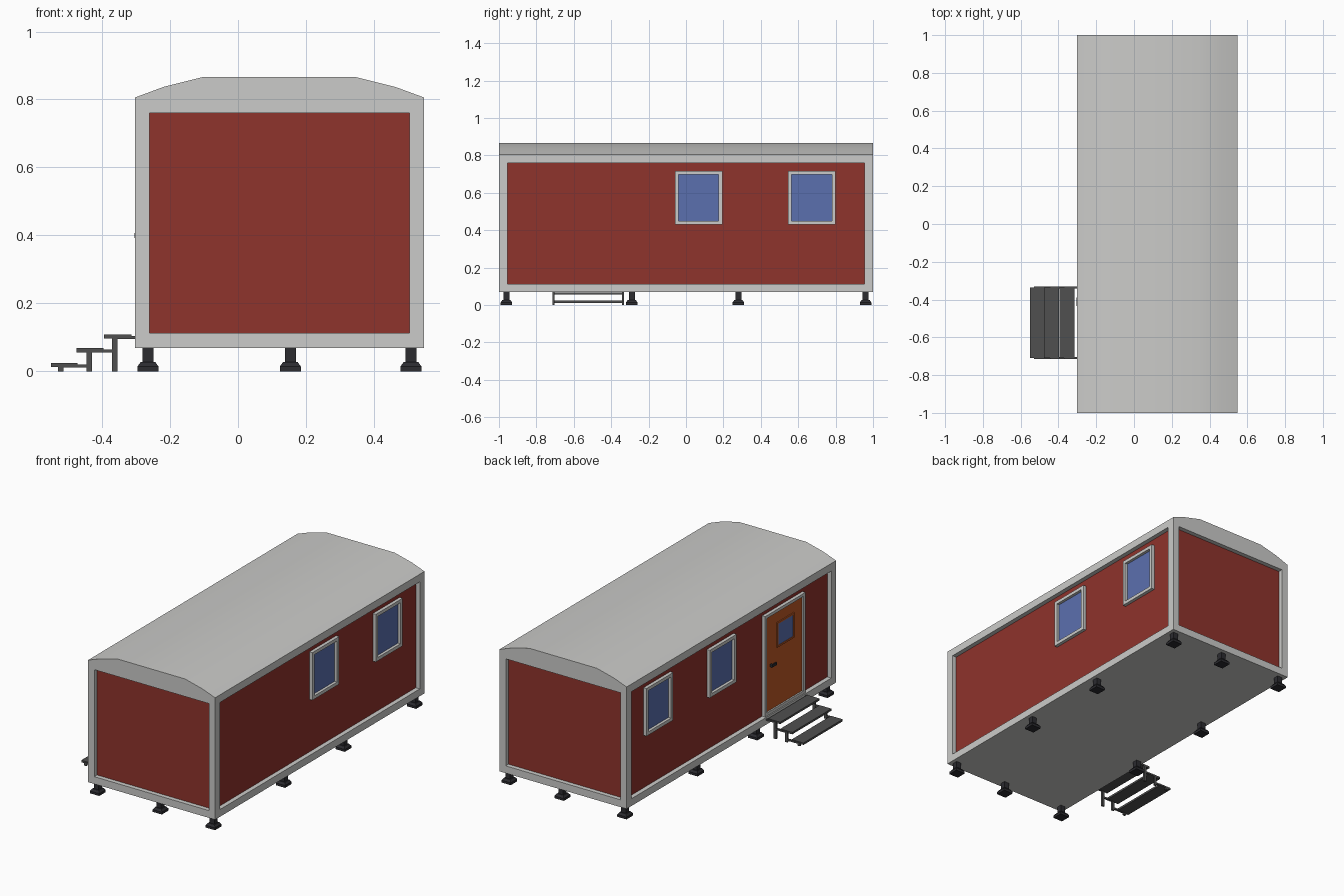
import bpy, bmesh
from mathutils import Vector

if "Cube" in bpy.data.objects:
    bpy.data.objects.remove(bpy.data.objects["Cube"])


def material(name, rgb):
    m = bpy.data.materials.new(name)
    m.diffuse_color = (*rgb, 1)
    m.use_nodes = True
    m.node_tree.nodes["Principled BSDF"].inputs["Base Color"].default_value = m.diffuse_color
    return m


GREY = material("light grey frame", (0.60, 0.60, 0.585))
RED = material("red panel", (0.275, 0.033, 0.025))
BLUE = material("blue glass", (0.105, 0.16, 0.43))
ORANGE = material("orange door", (0.52, 0.10, 0.018))
STEEL = material("dark grey steps", (0.08, 0.08, 0.08))
BLACK = material("black feet", (0.025, 0.025, 0.03))

CX, HX = 0.122, 0.425          # body centre and half width in x
DEPTH = 0.03                   # wall recess depth
Z0, Z1 = 0.113, 0.76           # wall panel bottom and top


def finish(name, bm, mat):
    bmesh.ops.recalc_face_normals(bm, faces=bm.faces)
    me = bpy.data.meshes.new(name)
    bm.to_mesh(me)
    bm.free()
    me.materials.append(mat)
    ob = bpy.data.objects.new(name, me)
    bpy.context.collection.objects.link(ob)
    return ob


def add_box(bm, lo, hi):
    lo, hi = Vector(lo), Vector(hi)
    vs = bmesh.ops.create_cube(bm, size=1)["verts"]
    for v in vs:
        v.co = Vector((lo[i] + (v.co[i] + 0.5) * (hi[i] - lo[i]) for i in range(3)))


def boxes(name, mat, *pairs):
    bm = bmesh.new()
    for lo, hi in pairs:
        add_box(bm, lo, hi)
    return finish(name, bm, mat)


# Shell: roof profile extruded along y
half = [(HX, 0.069), (HX, 0.806), (0.341, 0.837), (0.225, 0.866)]
profile = [(CX + x, z) for x, z in half] + [(CX - x, z) for x, z in reversed(half)]
bm = bmesh.new()
face = bm.faces.new([bm.verts.new((x, -1, z)) for x, z in profile])
ext = bmesh.ops.extrude_face_region(bm, geom=[face])["geom"]
bmesh.ops.translate(bm, vec=(0, 2, 0), verts=[g for g in ext if isinstance(g, bmesh.types.BMVert)])
shell = finish("shell", bm, GREY)

# Wall recesses cut into the four sides
xl, xr = CX - 0.383, CX + 0.383
xo, xi = HX + 0.1, HX - DEPTH
cutter = boxes("recess_cutter", GREY,
               ((xl, -1.1, Z0), (xr, -1 + DEPTH, Z1)),
               ((xl, 1 - DEPTH, Z0), (xr, 1.1, Z1)),
               ((CX - xo, -0.955, Z0), (CX - xi, 0.955, Z1)),
               ((CX + xi, -0.955, Z0), (CX + xo, 0.955, Z1)))
cutter.hide_render = True
mod = shell.modifiers.new("recesses", 'BOOLEAN')
mod.operation, mod.object, mod.solver = 'DIFFERENCE', cutter, 'EXACT'
bpy.context.view_layer.objects.active = shell
shell.select_set(True)
bpy.ops.object.modifier_apply(modifier=mod.name)
bpy.data.objects.remove(cutter)
bpy.ops.object.shade_smooth_by_angle(angle=0.52)
shell.select_set(False)

# Red wall panels lying in the recesses
P = 0.003
for s, n in ((-1, "front"), (1, "back")):
    y = sorted((s * (1 - DEPTH), s * (1 - DEPTH + P)))
    boxes(n + "_panel", RED, ((xl, y[0], Z0), (xr, y[1], Z1)))


def side_box(s, d0, d1, y0, y1, z0, z1):
    """Box on a side wall; d is the distance out from the recess floor."""
    a, b = sorted((CX + s * (xi + d0), CX + s * (xi + d1)))
    return (a, y0, z0), (b, y1, z1)


def side_frame(name, mat, s, d, y0, y1, z0, z1, w):
    boxes(name, mat,
          side_box(s, 0, d, y0, y0 + w, z0, z1),
          side_box(s, 0, d, y1 - w, y1, z0, z1),
          side_box(s, 0, d, y0 + w, y1 - w, z0, z0 + w),
          side_box(s, 0, d, y0 + w, y1 - w, z1 - w, z1))


# Side panels, each with two windows
for s, n in ((-1, "left"), (1, "right")):
    boxes(n + "_panel", RED, side_box(s, 0, P, -0.955, 0.955, Z0, Z1))
    for i, y in enumerate((-0.06, 0.545)):
        side_frame(f"{n}_window_frame_{i}", GREY, s, 0.023, y, y + 0.255, 0.43, 0.718, 0.02)
        boxes(f"{n}_window_glass_{i}", BLUE,
              side_box(s, 0, 0.006, y + 0.02, y + 0.235, 0.45, 0.698))

# Door on the left side
side_frame("door_frame", GREY, -1, 0.023, -0.718, -0.333, Z0, 0.72, 0.018)
boxes("door", ORANGE, side_box(-1, 0, 0.014, -0.70, -0.351, Z0 + 0.018, 0.702))
side_frame("door_window_frame", ORANGE, -1, 0.02, -0.62, -0.455, 0.485, 0.635, 0.01)
boxes("door_glass", BLUE, side_box(-1, 0.01, 0.017, -0.61, -0.465, 0.495, 0.625))
boxes("door_handle", BLACK,
      side_box(-1, 0.01, 0.03, -0.405, -0.39, 0.392, 0.407),
      side_box(-1, 0.023, 0.031, -0.435, -0.39, 0.392, 0.407))

# Feet: stem on a base with sloping shoulders
spots = [(x, y) for x in (-0.387, 0.387) for y in (-0.96, -0.29, 0.28, 0.96)]
spots += [(0.032, -0.96), (0.032, 0.96)]
for i, (fx, fy) in enumerate(spots):
    bm = bmesh.new()
    x = CX + fx
    add_box(bm, (x - 0.031, fy - 0.031, 0), (x + 0.031, fy + 0.031, 0.014))
    add_box(bm, (x - 0.031, fy - 0.031, 0.014), (x + 0.031, fy + 0.031, 0.027))
    bm.verts.ensure_lookup_table()
    for v in bm.verts[8:]:
        if v.co.z > 0.02:
            v.co.x = x + (v.co.x - x) * 0.7
            v.co.y = fy + (v.co.y - fy) * 0.7
    add_box(bm, (x - 0.016, fy - 0.016, 0.027), (x + 0.016, fy + 0.016, 0.07))
    finish(f"foot_{i}", bm, BLACK)

# Steps: three treads, each with a pair of legs and rails to the next one up
for i, (x0, x1, top, leg, rail) in enumerate((
        (-0.551, -0.472, 0.024, -0.522, -0.432),
        (-0.476, -0.396, 0.068, -0.438, -0.357),
        (-0.395, -0.314, 0.108, -0.363, -0.30))):
    boxes(f"step_tread_{i}", STEEL, ((x0, -0.71, top - 0.012), (x1, -0.335, top)))
    parts = []
    for ya in (-0.714, -0.342):
        parts.append(((leg - 0.008, ya, 0), (leg + 0.008, ya + 0.011, top - 0.004)))
        parts.append(((leg, ya, top - 0.013), (rail, ya + 0.011, top - 0.004)))
    boxes(f"step_support_{i}", STEEL, *parts)
